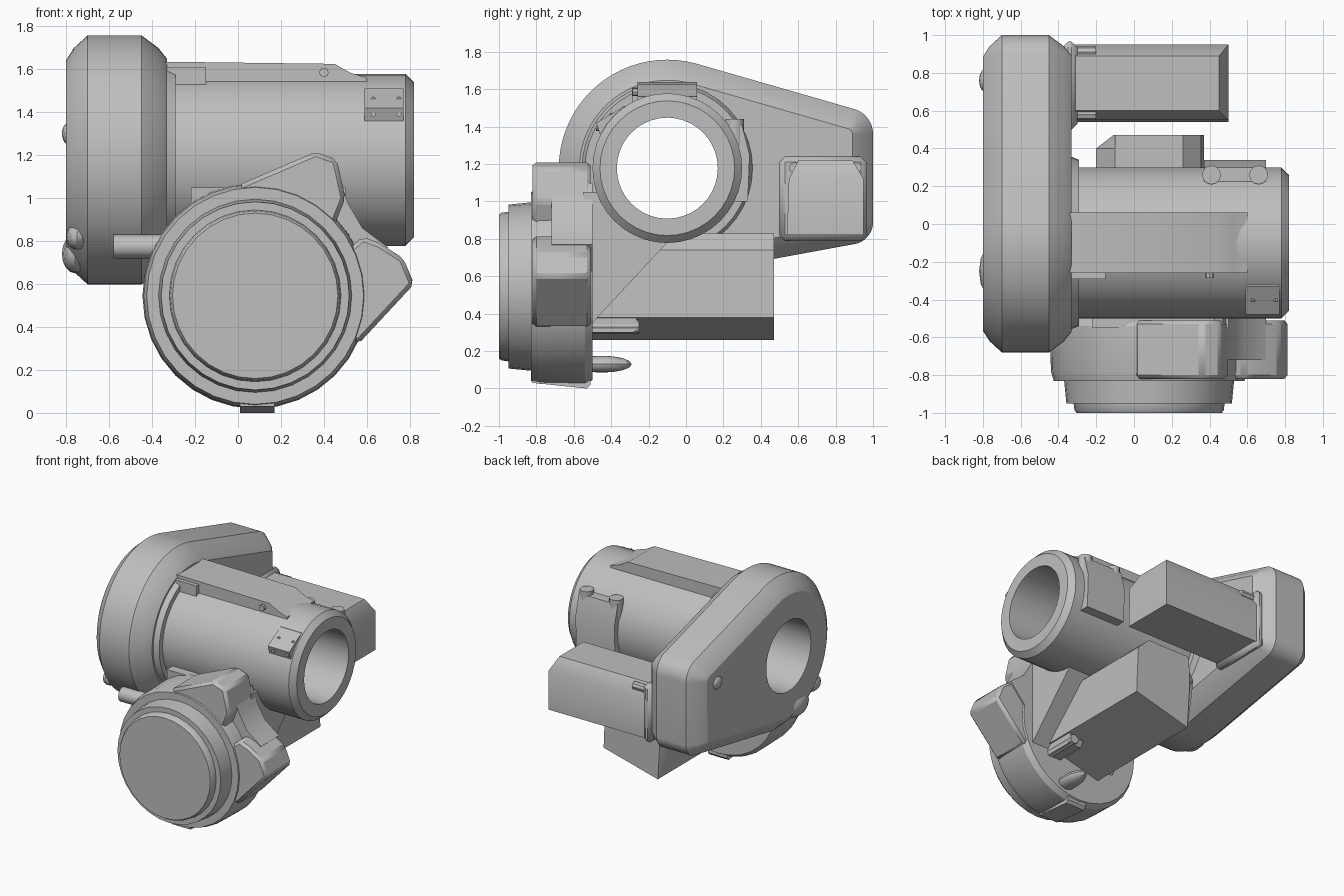
import bpy, bmesh
from math import sin, cos, pi, radians
from mathutils import Vector

cube = bpy.data.objects.get("Cube")
if cube:
    bpy.data.objects.remove(cube, do_unlink=True)

metal = bpy.data.materials.new("cast_grey")
metal.use_nodes = True
metal.diffuse_color = (0.52, 0.52, 0.52, 1)
metal.node_tree.nodes["Principled BSDF"].inputs["Base Color"].default_value = (0.52, 0.52, 0.52, 1)
parts = []


def finish(name, bm, bevel=0):
    bmesh.ops.recalc_face_normals(bm, faces=bm.faces)
    mesh = bpy.data.meshes.new(name)
    bm.to_mesh(mesh)
    bm.free()
    obj = bpy.data.objects.new(name, mesh)
    bpy.context.collection.objects.link(obj)
    mesh.materials.append(metal)
    if bevel:
        mod = obj.modifiers.new("bevel", "BEVEL")
        mod.width, mod.segments = bevel, 1
    parts.append(obj)
    return obj


def loft(name, rings, closed=False, bevel=0):
    """Skin rings of points; closed joins last to first, otherwise ends are capped."""
    bm = bmesh.new()
    loops = [[bm.verts.new(p) for p in ring] for ring in rings]
    n = len(loops[0])
    pairs = list(zip(loops, loops[1:]))
    if closed:
        pairs.append((loops[-1], loops[0]))
    else:
        bm.faces.new(loops[0])
        bm.faces.new(loops[-1])
    for a, b in pairs:
        for i in range(n):
            j = (i + 1) % n
            bm.faces.new((a[i], a[j], b[j], b[i]))
    return finish(name, bm, bevel)


def prism(name, outline, axis, lo, hi, bevel=0):
    """Extrude a 2D outline along x, or along y."""
    place = (lambda p, d: (d, p[0], p[1])) if axis == "x" else (lambda p, d: (p[0], d, p[1]))
    return loft(name, [[place(p, d) for p in outline] for d in (lo, hi)], bevel=bevel)


def box(name, x, y, z, bevel=0):
    return prism(name, [(x[0], z[0]), (x[1], z[0]), (x[1], z[1]), (x[0], z[1])], "y", y[0], y[1], bevel)


def circle(a, b, r, n=32):
    return [(a + r * cos(2 * pi * i / n), b + r * sin(2 * pi * i / n)) for i in range(n)]


def rod(name, start, end, r, n=12):
    start, end = Vector(start), Vector(end)
    turn = (end - start).to_track_quat("Z", "Y")
    ring = [turn @ Vector((p[0], p[1], 0)) for p in circle(0, 0, r, n)]
    return loft(name, [[c + p for p in ring] for c in (start, end)])


def dome(name, centre, size):
    bm = bmesh.new()
    bmesh.ops.create_uvsphere(bm, u_segments=12, v_segments=8, radius=1)
    bmesh.ops.scale(bm, vec=size, verts=bm.verts)
    bmesh.ops.translate(bm, vec=centre, verts=bm.verts)
    return finish(name, bm)


AY, AZ, BORE = -0.1, 1.178, 0.27      # through-bore axis and radius
DX, DZ = 0.08, 0.545                  # front drum axis


# Teardrop gear housing: hull of three circles, rounded at both rims, with bore
def teardrop(inset, n=72):
    discs = ((AY, AZ, 0.58), (0.86, 1.36, 0.14), (0.88, 0.89, 0.12))
    points = []
    for i in range(n):
        c, s = cos(2 * pi * i / n), sin(2 * pi * i / n)
        y, z, r = max(discs, key=lambda d: d[0] * c + d[1] * s + d[2])
        points.append((y + (r - inset) * c, z + (r - inset) * s))
    return points


sections = [(-0.8, teardrop(0.115)), (-0.765, teardrop(0.06)), (-0.7, teardrop(0)),
            (-0.45, teardrop(0)), (-0.37, teardrop(0.06)), (-0.33, teardrop(0.11)),
            (-0.33, circle(AY, AZ, BORE, 72)), (-0.8, circle(AY, AZ, BORE, 72))]
loft("gear_housing", [[(x, *p) for p in ring] for x, ring in sections], closed=True)

# Main tube with chamfered mouth, and the collar at its root
tube = [(-0.34, 0.4), (0.78, 0.4), (0.82, 0.36), (0.82, BORE), (-0.34, BORE)]
loft("main_tube", [[(x, *p) for p in circle(AY, AZ, r, 40)] for x, r in tube], closed=True)
collar = [(-0.34, 0.46), (-0.29, 0.44), (-0.29, 0.35), (-0.34, 0.35)]
loft("tube_collar", [[(x, *p) for p in circle(AY, AZ, r, 40)] for x, r in collar], closed=True)

# Pads and covers on the tube
prism("top_pad", [(-0.34, 1.48), (-0.34, 1.635), (0.45, 1.625), (0.52, 1.585), (0.6, 1.56), (0.6, 1.48)],
      "y", -0.26, 0.06)
box("pad_foot", (-0.33, -0.15), (-0.29, -0.2), (1.5, 1.61))
prism("connector_block", [(-0.46, 1.36), (-0.48, 1.42), (-0.33, 1.51), (-0.27, 1.5), (-0.32, 1.36)], "x", 0.59, 0.77)
for x in (0.63, 0.75):
    for z in (1.39, 1.46):
        rod("connector_screw", (x, -0.38, z), (x, -0.48 + (z - 1.39), z), 0.012, 8)
for x in (-0.2, 0.4):
    rod("pad_screw", (x, -0.2, 1.585), (x, -0.285, 1.585), 0.022, 8)
prism("rear_cover", [(0.2, 1.0), (0.33, 1.0), (0.34, 1.25), (0.3, 1.41), (0.18, 1.41)], "x", 0.37, 0.7)
for x in (0.41, 0.66):
    rod("cover_stud", (x, 0.26, 1.3), (x, 0.26, 1.44), 0.05)

# Upper motor with sloped shoulders, on its mounting flange
levels = [(0.82, 0.5, 0.54, 0.95), (1.12, 0.5, 0.55, 0.95), (1.22, 0.45, 0.6, 0.89)]
loft("upper_motor", [[(-0.34, lo, z), (-0.34, hi, z), (x, hi, z), (x, lo, z)] for z, x, lo, hi in levels])
box("motor_flange", (-0.38, -0.3), (0.5, 0.965), (0.79, 1.24), 0.03)
for y in (0.58, 0.91):
    for z in (0.86, 1.18):
        rod("flange_bolt", (-0.32, y, z), (-0.2, y, z), 0.03, 8)

# Front drum, stepped to the face plate
drum = [(-0.5, 0.5), (-0.54, 0.525), (-0.78, 0.52), (-0.83, 0.505),
        (-0.83, 0.45), (-0.95, 0.438), (-0.95, 0.4), (-0.985, 0.395), (-1.0, 0.385)]
loft("front_drum", [[(x, y, z) for x, z in circle(DX, DZ, r)] for y, r in drum])

# Two lugs on the drum rim with a set-back valley between them
prism("upper_lug", [(0.1, 0.9), (0.0, 1.06), (0.36, 1.215), (0.46, 1.18), (0.5, 1.0), (0.42, 0.8)],
      "y", -0.82, -0.51, 0.02)
prism("lug_valley", [(0.3, 0.9), (0.47, 1.1), (0.51, 0.98), (0.58, 0.86), (0.7, 0.77), (0.55, 0.6)],
      "y", -0.72, -0.5)
prism("side_lug", [(0.5, 0.75), (0.58, 0.82), (0.66, 0.79), (0.77, 0.72), (0.82, 0.6), (0.56, 0.32), (0.45, 0.4)],
      "y", -0.82, -0.51, 0.02)
prism("bottom_nub", [(-0.82, 0.1), (-0.82, 0.03), (-0.53, 0.0), (-0.51, 0.02), (-0.51, 0.1)], "x", 0.01, 0.17)

# Web joining the drum to the tube
prism("bracket_web", [(-0.52, 0.33), (-0.1, 0.78), (-0.1, 0.86), (-0.31, 0.92), (-0.42, 1.05), (-0.55, 1.05)],
      "x", -0.22, 0.5)
prism("bracket_rib", [(-0.52, 0.3), (-0.28, 0.3), (-0.25, 0.34), (-0.37, 0.6), (-0.52, 0.6)], "x", 0.25, 0.36)

# Lower motor behind the drum, its rear corner cut back
section = [(0.37, 0.38), (0.355, 0.74), (0.26, 0.83), (-0.1, 0.83), (-0.2, 0.71), (-0.19, 0.6), (-0.09, 0.26)]
loft("lower_motor", [[(max(x, limit), y, z) for x, z in section]
                     for y, limit in ((-0.52, -0.2), (0.4, -0.2), (0.47, -0.11))])
rod("lower_motor_bolt", (0.33, -0.5, 0.33), (0.33, -0.25, 0.33), 0.035, 8)

# Small fittings on drum and housing
rod("cable_pipe", (-0.58, -0.57, 0.775), (-0.2, -0.57, 0.775), 0.055)
dome("drum_rear_fitting", (0.2, -0.45, 0.13), (0.07, 0.16, 0.045))
dome("side_fitting_low", (-0.76, -0.25, 0.74), (0.06, 0.13, 0.09))
dome("side_fitting_front", (-0.75, -0.46, 0.82), (0.05, 0.08, 0.06))
dome("side_fitting_rear", (-0.79, 0.76, 1.3), (0.03, 0.06, 0.05))

# Smooth shading with sharp edges kept
bpy.ops.object.select_all(action="DESELECT")
for obj in parts:
    obj.select_set(True)
bpy.context.view_layer.objects.active = parts[0]
bpy.ops.object.shade_smooth_by_angle(angle=radians(32))
